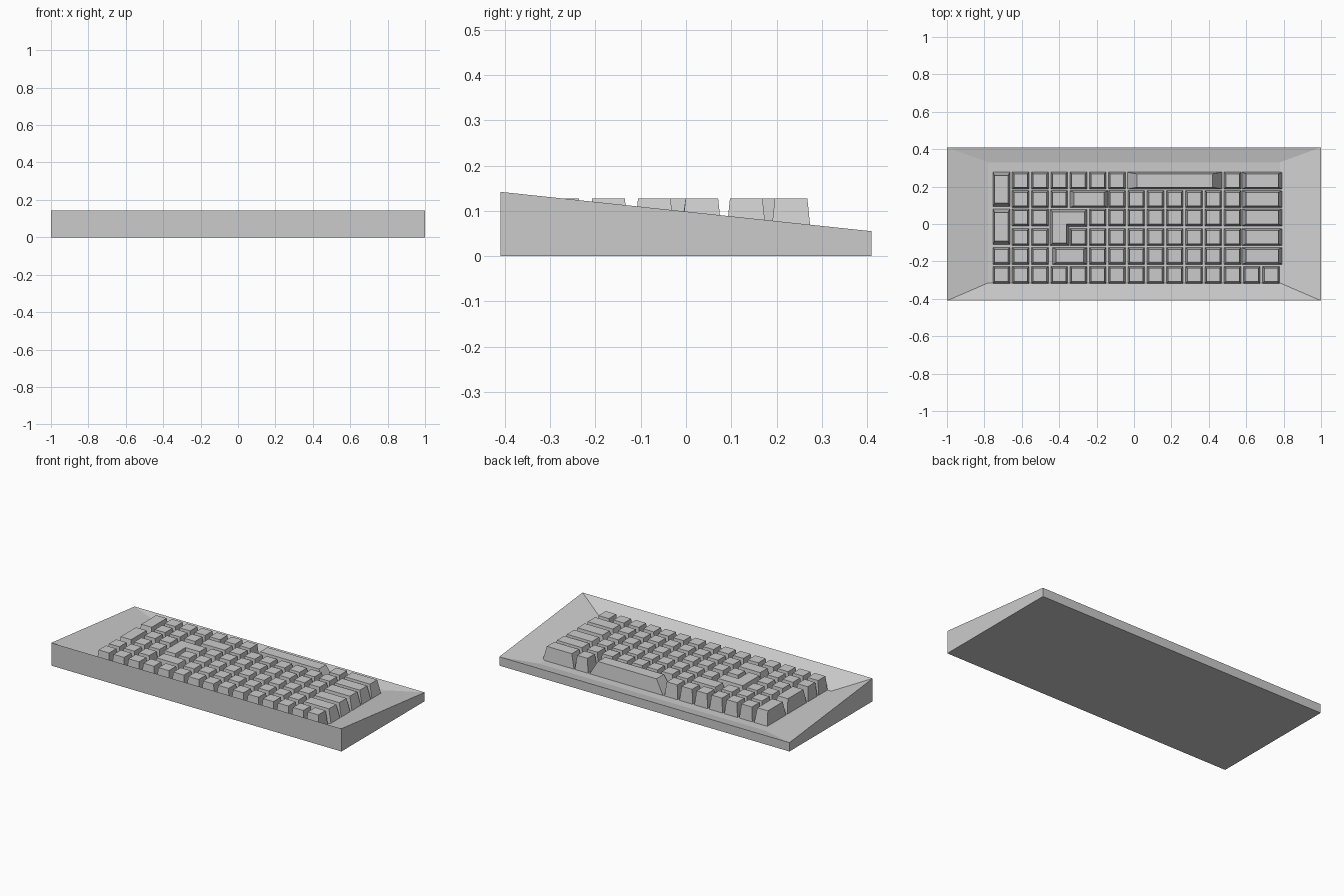
import bpy, bmesh

cube = bpy.data.objects.get("Cube")
if cube:
    bpy.data.objects.remove(cube, do_unlink=True)

grey = bpy.data.materials.new("light_grey_plastic")
grey.use_nodes = True
COLOUR = (0.6, 0.6, 0.6, 1)
grey.diffuse_color = COLOUR
grey.node_tree.nodes["Principled BSDF"].inputs["Base Color"].default_value = COLOUR

FLOOR, KEY_TOP = 0.04, 0.127
PITCH, HALF = 0.103, 0.045
ROWS = [0.232, 0.133, 0.035, -0.07, -0.171, -0.272]


def loft(name, rings):
    """Join rings of equal point count with walls, and cap both ends."""
    bm = bmesh.new()
    loops = [[bm.verts.new(p) for p in ring] for ring in rings]
    n = len(loops[0])
    for a, b in zip(loops, loops[1:]):
        for i in range(n):
            j = (i + 1) % n
            bm.faces.new((a[i], a[j], b[j], b[i]))
    bm.faces.new(loops[0][::-1])
    bm.faces.new(loops[-1])
    bmesh.ops.recalc_face_normals(bm, faces=bm.faces)
    mesh = bpy.data.meshes.new(name)
    bm.to_mesh(mesh)
    bm.free()
    mesh.materials.append(grey)
    obj = bpy.data.objects.new(name, mesh)
    bpy.context.scene.collection.objects.link(obj)
    return obj


def rect(x0, x1, y0, y1, z_front, z_back):
    return [(x0, y0, z_front), (x1, y0, z_front), (x1, y1, z_back), (x0, y1, z_back)]


def key(name, x0, x1, y0, y1, taper=0.1):
    """Tapered key; the taper grows with the size of the key."""
    dx, dy = (x1 - x0) * taper, (y1 - y0) * taper
    loft(name, [rect(x0, x1, y0, y1, FLOOR, FLOOR),
                rect(x0 + dx, x1 - dx, y0 + dy, y1 - dy, KEY_TOP, KEY_TOP)])


def column(c):
    return -0.709 + PITCH * c


# Wedge case with a sunken key bed
loft("case", [rect(-1, 1, -0.41, 0.41, 0, 0),
              rect(-1, 1, -0.41, 0.41, 0.142, 0.055),
              rect(-0.78, 0.78, -0.315, 0.33, FLOOR, FLOOR)])

# Single keys, by the columns used in each row
singles = [
    [*range(1, 7), 12],
    [1, 2, 3, *range(6, 13)],
    [1, 2, *range(5, 13)],
    [1, 2, *range(4, 13)],
    [0, 1, 2, *range(5, 13)],
    range(15),
]
for r, (y, cols) in enumerate(zip(ROWS, singles)):
    for c in cols:
        x = column(c)
        key(f"key_row{r}_column{c}", x - HALF, x + HALF, y - HALF, y + HALF)

# Wide keys at the end of the upper rows
for r, y in enumerate(ROWS[:5]):
    key(f"wide_end_key_{r}", 0.578, 0.793, y - HALF, y + HALF)

# Tall keys in the first column
for r in (0, 2):
    key(f"tall_key_{r}", column(0) - HALF, column(0) + HALF,
        ROWS[r + 1] - HALF + 0.005, ROWS[r] + HALF)

# Space bar and the other wide keys
key("space_bar", -0.035, 0.47, ROWS[0] - HALF, ROWS[0] + HALF)
key("wide_key_upper", -0.342, -0.139, ROWS[1] - HALF, ROWS[1] + HALF)
key("wide_key_lower", -0.435, -0.251, ROWS[4] - HALF, ROWS[4] + HALF)


# L-shaped key, with its top edge drawn inwards
def l_ring(inset, z):
    x0, x1 = -0.449 + inset, -0.251 - inset
    y0, y1 = -0.115 + inset, 0.078 - inset
    xm, ym = -0.348 - inset, -0.014 + inset
    return [(x, y, z) for x, y in
            ((x0, y0), (xm, y0), (xm, ym), (x1, ym), (x1, y1), (x0, y1))]


loft("corner_key", [l_ring(0, FLOOR), l_ring(0.013, KEY_TOP)])
